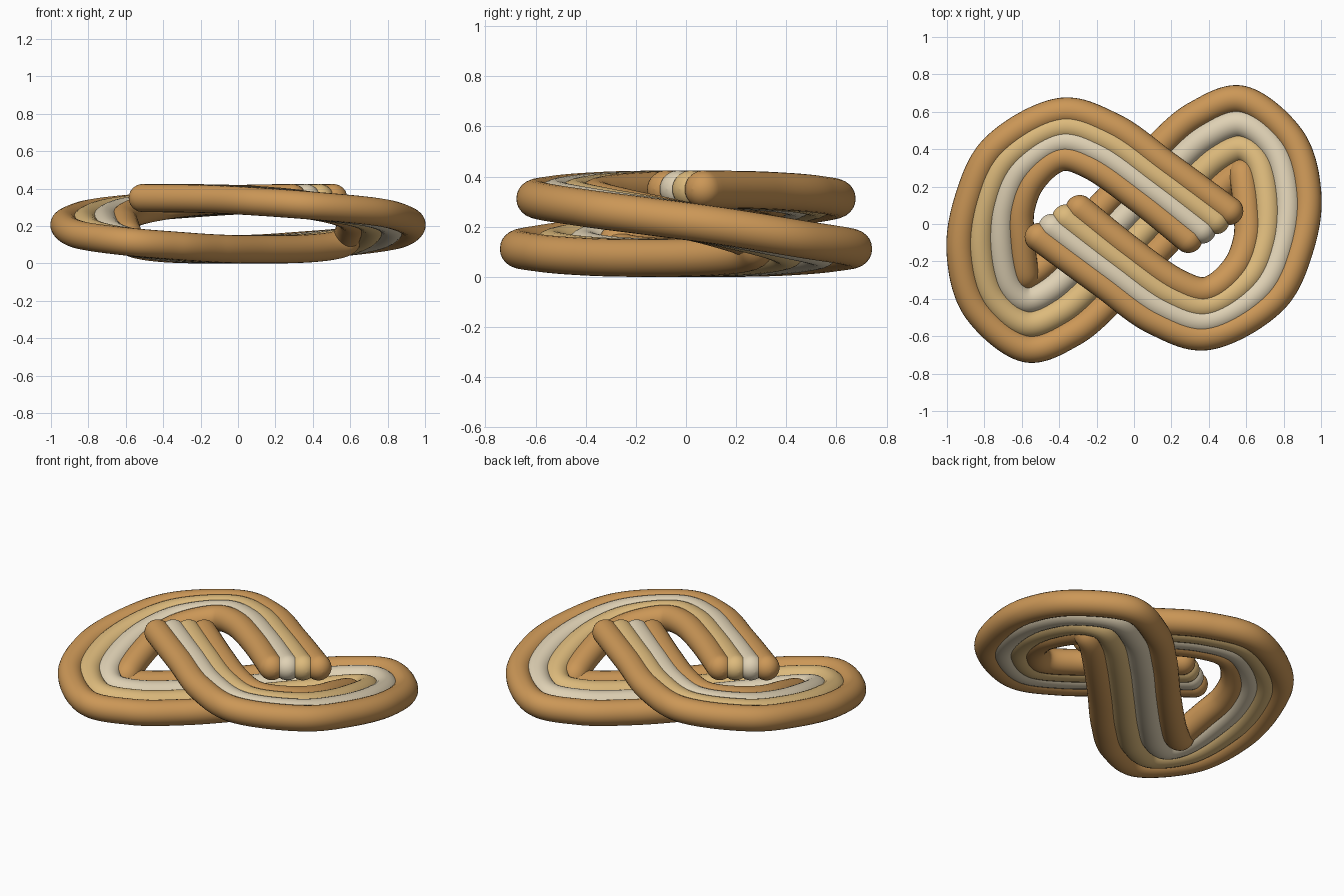
import bpy
import math
from mathutils import Vector

cube = bpy.data.objects.get("Cube")
if cube:
    bpy.data.objects.remove(cube, do_unlink=True)

RADIUS = 0.075
STEPS = 14


def make_material(name, colour):
    mat = bpy.data.materials.new(name)
    mat.use_nodes = True
    mat.diffuse_color = (*colour, 1)
    mat.node_tree.nodes["Principled BSDF"].inputs["Base Color"].default_value = (*colour, 1)
    return mat


crust = make_material("golden brown", (0.60, 0.31, 0.095))
tan = make_material("light tan", (0.72, 0.49, 0.20))
cream = make_material("pale cream", (0.74, 0.64, 0.46))

# Half of the bundle's middle path, from one end to the middle:
# position x y z, then the step x y from one strand to the next
half = [
    (0.40, -0.005, 0.35, 0.073, 0.050),
    (0.10, 0.225, 0.345, 0.050, 0.060),
    (-0.17, 0.415, 0.33, 0.037, 0.070),
    (-0.385, 0.479, 0.31, 0, 0.081),
    (-0.645, 0.32, 0.275, -0.067, 0.058),
    (-0.745, 0.105, 0.24, -0.092, 0.022),
    (-0.765, -0.13, 0.20, -0.108, -0.020),
    (-0.71, -0.36, 0.15, -0.083, -0.070),
    (-0.575, -0.47, 0.115, 0, -0.130),
    (-0.42, -0.41, 0.095, 0.060, -0.115),
    (-0.24, -0.25, 0.08, 0.088, -0.095),
    (0, 0, 0.075, 0.09, -0.09),
]
half = [Vector(p) for p in half]

# The other half is the same path turned half way round
turned = [Vector((-p[0], -p[1], p[2], p[3], p[4])) for p in reversed(half[:-1])]
keys = half + turned
keys = [2 * keys[0] - keys[1]] + keys + [2 * keys[-1] - keys[-2]]


def smooth_path(pts):
    """Pass a smooth curve through the points, spaced by their distance."""
    out = []
    for a, b, c, d in zip(pts, pts[1:], pts[2:], pts[3:]):
        la, lb, lc = [math.sqrt((q - p).length) for p, q in ((a, b), (b, c), (c, d))]
        t1, t2, t3 = la, la + lb, la + lb + lc
        for i in range(STEPS):
            t = t1 + lb * i / STEPS
            p1 = a * ((t1 - t) / t1) + b * (t / t1)
            p2 = b * ((t2 - t) / lb) + c * ((t - t1) / lb)
            p3 = c * ((t3 - t) / lc) + d * ((t - t2) / lc)
            q1 = p1 * ((t2 - t) / t2) + p2 * (t / t2)
            q2 = p2 * ((t3 - t) / (t3 - t1)) + p3 * ((t - t1) / (t3 - t1))
            out.append(q1 * ((t2 - t) / lb) + q2 * ((t - t1) / lb))
    out.append(pts[-2])
    return out


def rounded_tip(end, before):
    """Points and scales that close a strand with a half ball."""
    out = (end - before).normalized()
    angles = [math.pi / 2 * i / 8 for i in range(1, 9)]
    return [(end + out * RADIUS * math.sin(a), max(math.cos(a), 0.01)) for a in angles]


def make_strand(name, offset, mat):
    path = [Vector((p[0] + offset * p[3], p[1] + offset * p[4], p[2])) for p in middle]
    points = rounded_tip(path[0], path[1])[::-1]
    points += [(p, 1) for p in path]
    points += rounded_tip(path[-1], path[-2])

    curve = bpy.data.curves.new(name, "CURVE")
    curve.dimensions = "3D"
    curve.twist_mode = "Z_UP"
    curve.bevel_depth = RADIUS
    curve.bevel_resolution = 10
    curve.use_fill_caps = True
    spline = curve.splines.new("POLY")
    spline.points.add(len(points) - 1)
    for point, (co, scale) in zip(spline.points, points):
        point.co = (*co, 1)
        point.radius = scale
    curve.materials.append(mat)

    obj = bpy.data.objects.new(name, curve)
    bpy.context.collection.objects.link(obj)
    bpy.ops.object.select_all(action="DESELECT")
    obj.select_set(True)
    bpy.context.view_layer.objects.active = obj
    bpy.ops.object.convert(target="MESH")
    bpy.ops.object.shade_smooth()


# Four strands laid side by side
middle = smooth_path(keys)
make_strand("first_edge_strand", 1.5, crust)
make_strand("tan_strand", 0.5, tan)
make_strand("cream_strand", -0.5, cream)
make_strand("second_edge_strand", -1.5, crust)
